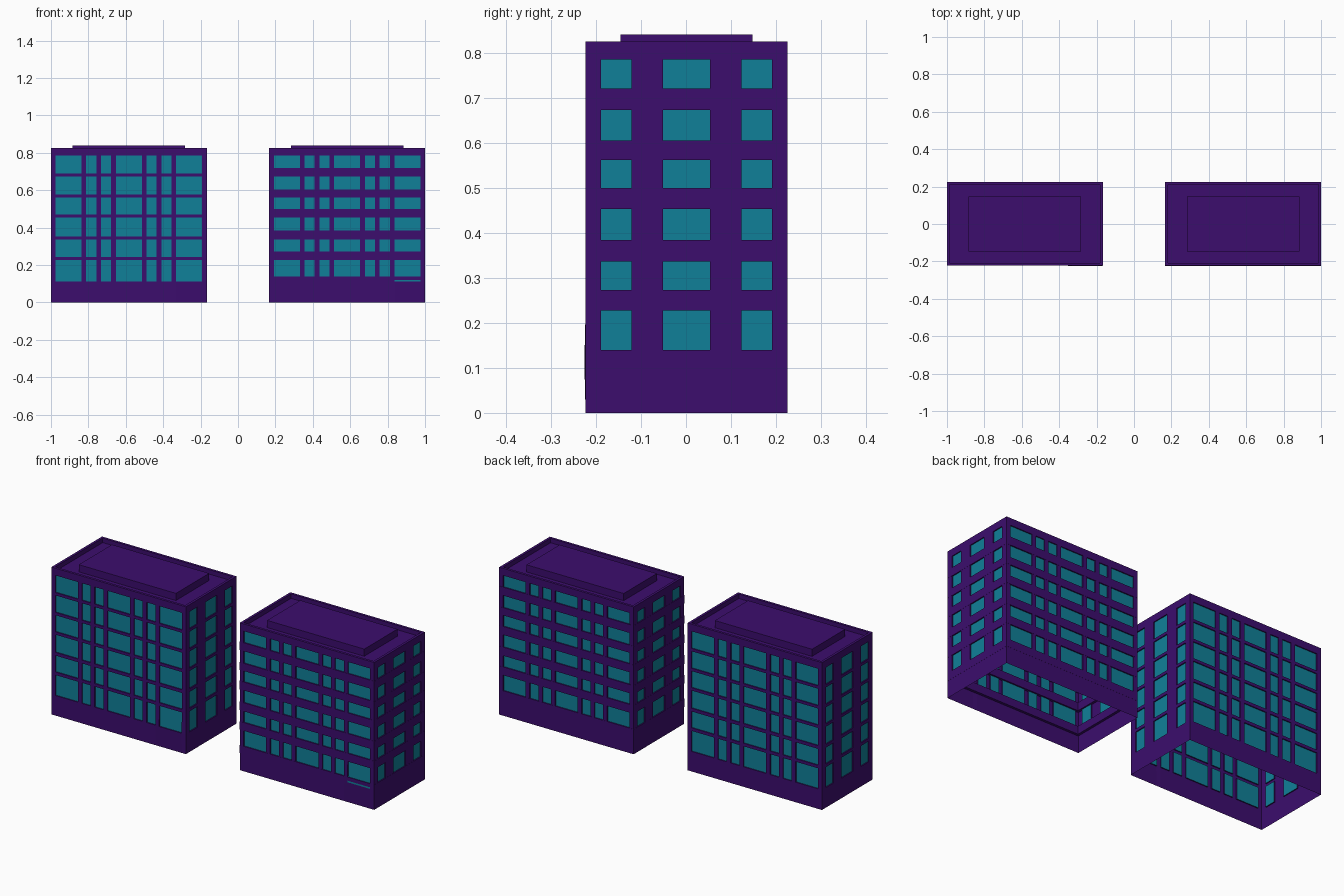
import bpy, bmesh
from mathutils import Vector

if "Cube" in bpy.data.objects:
    bpy.data.objects.remove(bpy.data.objects["Cube"])

HX, HY, TOP, CY = 0.4165, 0.224, 0.825, 0.001
ROOF, RIM, RECESS = 0.80, 0.014, 0.006
TOPS = [0.227, 0.336, 0.453, 0.562, 0.673, 0.785]
BOTTOMS = [0.112, 0.244, 0.354, 0.469, 0.578, 0.689]
BAND_TOPS = [0.14, 0.273, 0.384, 0.5, 0.605, 0.72]


def material(name, color):
    m = bpy.data.materials.new(name)
    m.diffuse_color = color
    m.use_nodes = True
    m.node_tree.nodes["Principled BSDF"].inputs["Base Color"].default_value = m.diffuse_color
    return m


PURPLE = material("purple_wall", (0.045, 0.004, 0.155, 1))
TEAL = material("teal_glass", (0.005, 0.216, 0.314, 1))


def finish(bm, name, x, weld=True):
    if weld:
        bmesh.ops.remove_doubles(bm, verts=bm.verts, dist=1e-5)
    me = bpy.data.meshes.new(name)
    bm.to_mesh(me)
    bm.free()
    me.materials.append(PURPLE)
    me.materials.append(TEAL)
    ob = bpy.data.objects.new(name, me)
    ob.location = (x, CY, 0)
    bpy.context.collection.objects.link(ob)
    return ob


def quad(bm, pts, mat=0):
    f = bm.faces.new([bm.verts.new(p) for p in pts])
    f.material_index = mat


def mirrored(half):
    return [-v for v in reversed(half)] + half


def wall(bm, origin, u, n, half_cuts, bow=None):
    """Wall grid; odd cells in both directions are recessed panes."""
    us = mirrored(half_cuts)
    zs = [0] + [z for pair in zip(BOTTOMS, TOPS) for z in pair] + [TOP]

    def point(i, j, depth=0):
        if bow and i in bow and j == 1:
            depth -= 0.0028
        return origin + u * us[i] - n * depth + Vector((0, 0, zs[j]))

    for i in range(len(us) - 1):
        for j in range(len(zs) - 1):
            ring = [(i, j), (i + 1, j), (i + 1, j + 1), (i, j + 1)]
            outer = [point(*c) for c in ring]
            if i % 2 and j % 2:
                inner = [point(*c, RECESS) for c in ring]
                quad(bm, inner, 1)
                for k in range(4):
                    m = (k + 1) % 4
                    quad(bm, [outer[k], outer[m], inner[m], inner[k]])
            else:
                quad(bm, outer)


def rect(hx, hy, z):
    return [Vector((a * hx, b * hy, z)) for a, b in ((-1, -1), (1, -1), (1, 1), (-1, 1))]


def loft(bm, loops, closed=False):
    pairs = list(zip(loops, loops[1:]))
    if closed:
        pairs.append((loops[-1], loops[0]))
    for a, b in pairs:
        for k in range(4):
            m = (k + 1) % 4
            quad(bm, [a[k], a[m], b[m], b[k]])


def building(side, x, bands):
    # Open-bottomed shell with recessed windows
    bm = bmesh.new()
    long_cuts = [0.07, 0.095, 0.149, 0.174, 0.228, 0.253, 0.392, HX]
    short_cuts = [0.052, 0.122, 0.190, HY]
    X, Y = Vector((1, 0, 0)), Vector((0, 1, 0))
    wall(bm, -Y * HY, X, -Y, long_cuts, bow=(13, 14))
    wall(bm, Y * HY, -X, Y, long_cuts)
    wall(bm, X * HX, Y, X, short_cuts)
    wall(bm, -X * HX, -Y, -X, short_cuts)
    # Parapet and sunken roof
    inner = rect(HX - RIM, HY - RIM, ROOF)
    loft(bm, [rect(HX, HY, TOP), rect(HX - RIM, HY - RIM, TOP), inner])
    quad(bm, inner)
    finish(bm, side + "_building_shell", x)

    # Raised roof block
    bm = bmesh.new()
    cap = rect(0.301, 0.147, 0.84)
    loft(bm, [rect(0.301, 0.147, ROOF), cap])
    quad(bm, cap)
    finish(bm, side + "_roof_block", x)

    if not bands:
        return
    # Sill bands wrapping the building in front of the panes
    bm = bmesh.new()
    e, t = 0.0006, 0.014
    for low, high in zip([0.095] + TOPS[:-1], BAND_TOPS):
        loft(bm, [rect(HX + e, HY + e, low), rect(HX + e, HY + e, high),
                  rect(HX - t, HY - t, high), rect(HX - t, HY - t, low)], closed=True)
    finish(bm, side + "_sill_bands", x, weld=False)
    # Glass sliver showing at the bowed bay
    bm = bmesh.new()
    y = -HY - 0.0029
    quad(bm, [(0.253, y, 0.112), (0.392, y, 0.112), (0.392, y, 0.121), (0.253, y, 0.121)], 1)
    finish(bm, side + "_glass_sliver", x)


building("left", -1 + HX, False)
building("right", 1 - HX, True)
